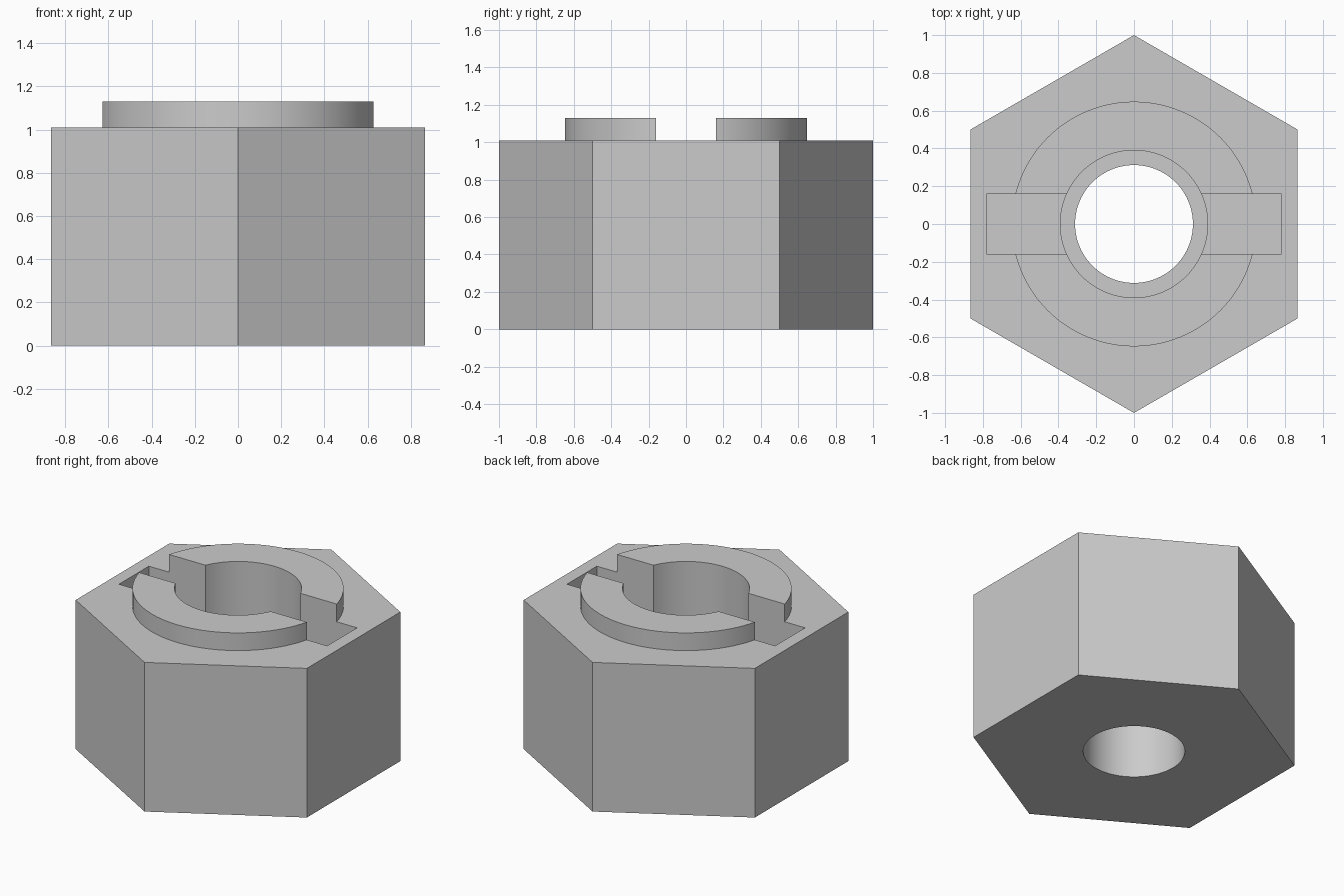
import bpy
import bmesh
from math import pi, sin, cos, radians

cube = bpy.data.objects.get("Cube")
if cube:
    bpy.data.objects.remove(cube, do_unlink=True)

# Main dimensions
BODY_TOP, RING_TOP = 1.01, 1.13
LEDGE, SLOT_FLOOR = 0.47, 0.70
ABOVE = 1.4
ROUND = 96

steel = bpy.data.materials.new("plain grey")
steel.use_nodes = True
GREY = (0.6, 0.6, 0.6, 1)
steel.diffuse_color = GREY
steel.node_tree.nodes["Principled BSDF"].inputs["Base Color"].default_value = GREY


def prism(name, outline, z0, z1):
    """Extrude a flat outline between two heights."""
    bm = bmesh.new()
    base = bm.faces.new([bm.verts.new((x, y, z0)) for x, y in outline])
    up = bmesh.ops.extrude_face_region(bm, geom=[base])["geom"]
    bmesh.ops.translate(bm, vec=(0, 0, z1 - z0),
                        verts=[g for g in up if isinstance(g, bmesh.types.BMVert)])
    bmesh.ops.recalc_face_normals(bm, faces=bm.faces)
    mesh = bpy.data.meshes.new(name)
    bm.to_mesh(mesh)
    bm.free()
    mesh.materials.append(steel)
    obj = bpy.data.objects.new(name, mesh)
    bpy.context.collection.objects.link(obj)
    return obj


def polygon(radius, sides):
    """Regular outline with a corner on the y axis."""
    return [(radius * sin(2 * pi * i / sides), radius * cos(2 * pi * i / sides))
            for i in range(sides)]


def combine(target, tool, operation):
    """Apply a boolean and discard the tool."""
    tool.hide_render = True
    mod = target.modifiers.new(operation, 'BOOLEAN')
    mod.operation, mod.solver, mod.object = operation, 'EXACT', tool
    bpy.ops.object.select_all(action='DESELECT')
    target.select_set(True)
    bpy.context.view_layer.objects.active = target
    bpy.ops.object.modifier_apply(modifier=mod.name)
    bpy.data.objects.remove(tool, do_unlink=True)


# Hexagonal body with a raised collar
nut = prism("hex_nut", polygon(1.0, 6), 0, BODY_TOP)
combine(nut, prism("collar", polygon(0.648, ROUND), 0.9, RING_TOP), 'UNION')

# Cross slot, wide upper bore and narrower through hole
slot = [(-0.78, -0.16), (0.78, -0.16), (0.78, 0.16), (-0.78, 0.16)]
combine(nut, prism("slot_cutter", slot, SLOT_FLOOR, ABOVE), 'DIFFERENCE')
combine(nut, prism("bore_cutter", polygon(0.39, ROUND), LEDGE, ABOVE), 'DIFFERENCE')
combine(nut, prism("hole_cutter", polygon(0.312, ROUND), -0.2, ABOVE), 'DIFFERENCE')

# Smooth round walls, sharp edges kept
bpy.ops.object.shade_smooth_by_angle(angle=radians(30))
